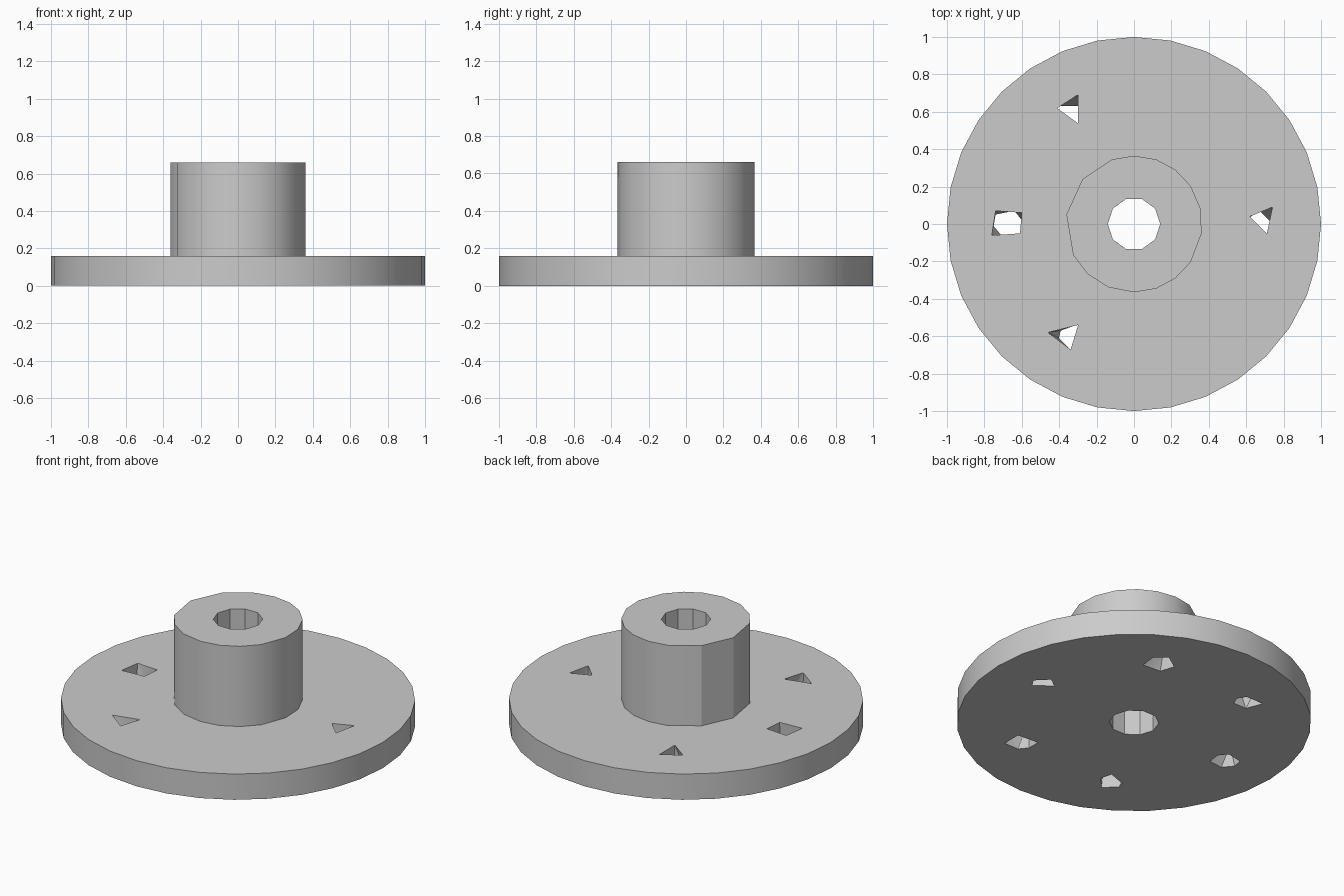
import bpy
import bmesh
from math import cos, sin, radians

cube = bpy.data.objects.get("Cube")
if cube:
    bpy.data.objects.remove(cube, do_unlink=True)

PLATE_TOP = 0.16
HUB_TOP = 0.66
EPS = 0.004

grey = bpy.data.materials.new("plain grey")
grey.use_nodes = True
colour = (0.6, 0.6, 0.6, 1)
grey.diffuse_color = colour
grey.node_tree.nodes["Principled BSDF"].inputs["Base Color"].default_value = colour


def ring(radius, angles):
    return [(radius * cos(radians(a)), radius * sin(radians(a))) for a in angles]


def even(sides):
    return [360 * i / sides for i in range(sides)]


def solid(name, low, z0, high, z1):
    """Convex solid spanning a lower and an upper outline."""
    bm = bmesh.new()
    for outline, z in ((low, z0), (high, z1)):
        for x, y in outline:
            bm.verts.new((x, y, z))
    out = bmesh.ops.convex_hull(bm, input=bm.verts[:])
    loose = {g for g in out["geom_interior"] if isinstance(g, bmesh.types.BMVert)}
    bmesh.ops.delete(bm, geom=list(loose), context="VERTS")
    bmesh.ops.dissolve_limit(bm, angle_limit=0.001, verts=bm.verts[:], edges=bm.edges[:])
    bmesh.ops.recalc_face_normals(bm, faces=bm.faces[:])
    mesh = bpy.data.meshes.new(name)
    bm.to_mesh(mesh)
    bm.free()
    mesh.materials.append(grey)
    obj = bpy.data.objects.new(name, mesh)
    bpy.context.collection.objects.link(obj)
    return obj


helpers = []


def combine(base, other, operation):
    mod = base.modifiers.new(other.name, "BOOLEAN")
    mod.operation = operation
    mod.solver = "EXACT"
    mod.object = other
    other.hide_render = True
    helpers.append(other)


# Round base plate
disc = ring(1, even(32))
flange = solid("hub_flange", disc, 0, disc, PLATE_TOP)

# Raised hub with slightly uneven facets
hub_ring = ring(0.365, [90, 71, 53, 34, 13, -8, -34, -53, -71, -90,
                        -112, -133, -153, 172, 139, 109])
combine(flange, solid("hub", hub_ring, PLATE_TOP / 2, hub_ring, HUB_TOP), "UNION")

# Ten-sided centre bore
bore = ring(0.14, even(10))
combine(flange, solid("bore_cutter", bore, -0.1, bore, 1), "DIFFERENCE")

# Bolt holes: (lower outline, upper outline); two close to an edge below the top
through_holes = [
    ([(.74, 0), (.67, .07), (.61, .03), (.71, -.05)],
     [(.62, .04), (.74, .09), (.71, -.05)]),
    ([(-.27, .58), (-.30, .63), (-.42, .63), (-.38, .53), (-.29, .53)],
     [(-.41, .62), (-.30, .69), (-.30, .54)]),
    ([(-.60, .02), (-.64, .07), (-.74, .05), (-.75, -.01), (-.70, -.07), (-.61, -.06)],
     [(-.74, .07), (-.60, .06), (-.61, -.05), (-.76, -.06)]),
    ([(-.39, -.57), (-.28, -.53), (-.26, -.60), (-.33, -.68), (-.40, -.61)],
     [(-.46, -.58), (-.30, -.54), (-.34, -.67)]),
]
blind_holes = [
    ([(.39, .63), (.32, .69), (.23, .63), (.26, .54), (.38, .53)],
     [(.27, .59), (.37, .61)]),
    ([(.41, -.53), (.27, -.52), (.27, -.60), (.31, -.65), (.41, -.65)],
     [(.30, -.57), (.39, -.60)]),
]
for holes, top in ((through_holes, PLATE_TOP + EPS), (blind_holes, PLATE_TOP - EPS)):
    for low, high in holes:
        combine(flange, solid("bolt_hole_cutter", low, -EPS, high, top), "DIFFERENCE")

# Bake the cuts and discard the cutters
bpy.context.view_layer.update()
graph = bpy.context.evaluated_depsgraph_get()
baked = bpy.data.meshes.new_from_object(flange.evaluated_get(graph))
flange.modifiers.clear()
flange.data = baked
baked.name = "hub_flange"
for helper in helpers:
    bpy.data.objects.remove(helper, do_unlink=True)

# Smooth round walls, sharp rims and bore
bpy.ops.object.select_all(action="DESELECT")
flange.select_set(True)
bpy.context.view_layer.objects.active = flange
bpy.ops.object.shade_smooth_by_angle(angle=radians(30))
